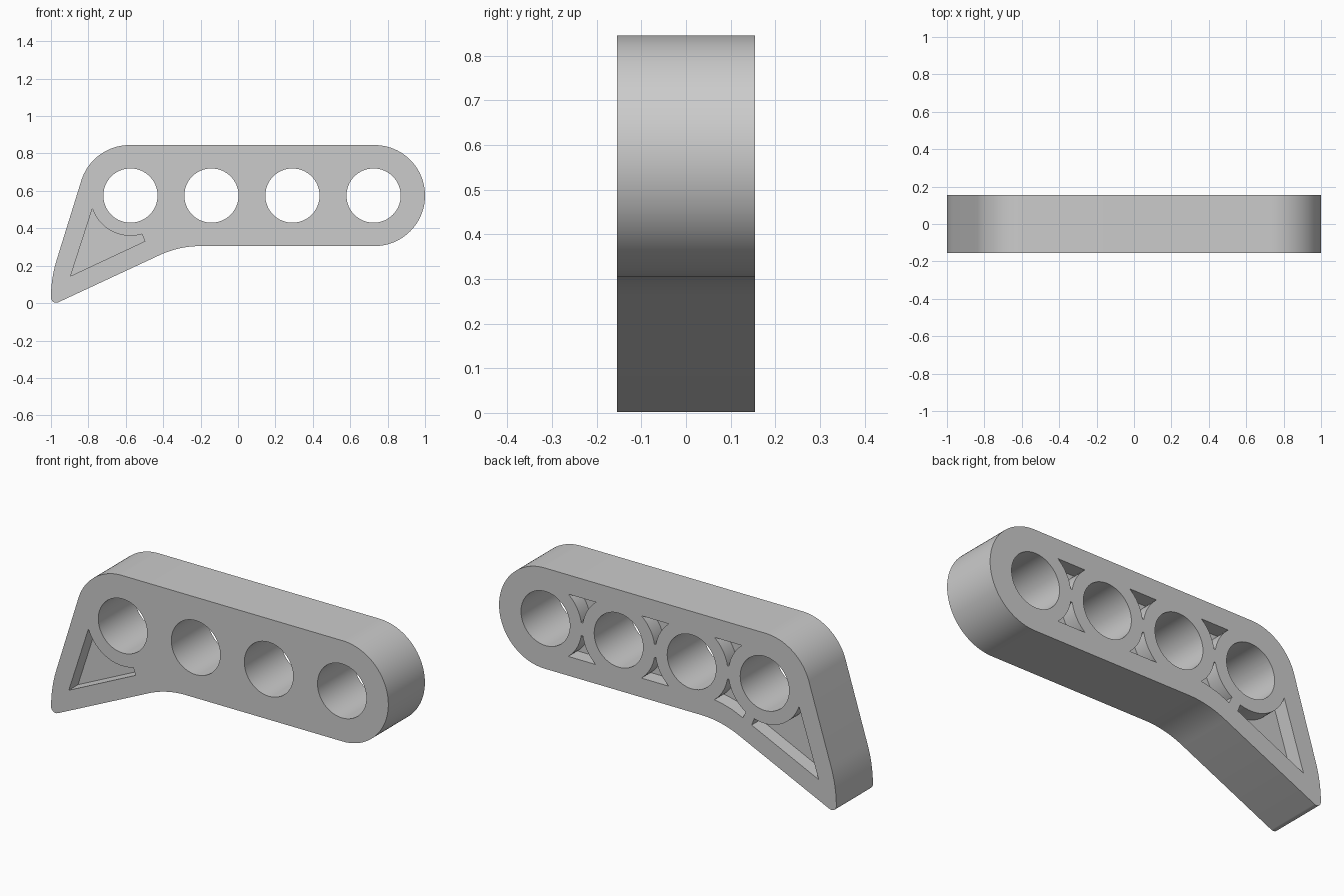
import bpy, bmesh
from math import cos, sin, radians, sqrt, degrees, atan2

if "Cube" in bpy.data.objects:
    bpy.data.objects.remove(bpy.data.objects["Cube"])

HALF = 0.155            # half thickness
DEPTH = 0.078           # recess depth
Z = 0.575               # height of the hole row
HOLES = [-0.575, -0.142, 0.291, 0.725]
RIB = 0.215             # outer radius of the ring left around each hole


def arc(cx, cz, r, a0, a1, n):
    return [(cx + r * cos(radians(a0 + (a1 - a0) * i / n)),
             cz + r * sin(radians(a0 + (a1 - a0) * i / n))) for i in range(n + 1)]


def prism(name, pts, y0, y1):
    """Extrude an x-z profile from y0 to y1."""
    bm = bmesh.new()
    face = bm.faces.new([bm.verts.new((x, y0, z)) for x, z in pts])
    ext = bmesh.ops.extrude_face_region(bm, geom=[face])
    bmesh.ops.translate(bm, vec=(0, y1 - y0, 0),
                        verts=[g for g in ext["geom"] if isinstance(g, bmesh.types.BMVert)])
    bmesh.ops.recalc_face_normals(bm, faces=bm.faces)
    me = bpy.data.meshes.new(name)
    bm.to_mesh(me)
    bm.free()
    ob = bpy.data.objects.new(name, me)
    bpy.context.collection.objects.link(ob)
    return ob


def ang(cx, x, z):
    return degrees(atan2(z - Z, x - cx))


# Bent beam body
outline = (arc(0.73, Z, 0.27, -90, 90, 48)
           + arc(-0.58, Z, 0.27, 90, 162, 20)
           + arc(-0.32, 0.03, 0.68, 162, 180, 10)
           + arc(-0.972, 0.03, 0.028, 182, 295, 8)
           + arc(-0.2, -0.215, 0.52, 115, 90, 12))
body = prism("bent_beam", outline, -HALF, HALF)

cutters = []

# Round through holes
for x in HOLES:
    cutters.append(prism("hole_cutter", arc(x, Z, 0.145, 0, 360 - 5.625, 63), -0.3, 0.3))

# Arm recess, sunk into both faces
a0, a1 = ang(HOLES[0], -0.513, 0.369), ang(HOLES[0], -0.78, 0.505) 
arm = [(-0.895, 0.145), (-0.498, 0.331)] + arc(HOLES[0], Z, RIB, a0, a1, 20)
cutters.append(prism("arm_front_cutter", arm, -0.3, -HALF + DEPTH))
cutters.append(prism("arm_back_cutter", arm, HALF - DEPTH, 0.3))

# Curved triangular recesses between the holes, back face only
H, TIP = 0.167, 0.035
hi, lo = (degrees(atan2(h, sqrt(RIB**2 - h**2))) for h in (H, TIP))
for i, (l, r) in enumerate(zip(HOLES, HOLES[1:])):
    top = arc(l, Z, RIB, lo, hi, 12) + arc(r, Z, RIB, 180 - hi, 180 - lo, 12)
    low = [(x, 2 * Z - z) for x, z in top]
    if i == 0:          # the one next to the arm follows the bend
        end = ang(l, -0.462, 0.39)
        low = (arc(l, Z, RIB, -lo, end, 16) + [(-0.445, 0.356), (-0.38, 0.384), (-0.32, 0.4)]
               + arc(r, Z, RIB, 180 + hi, 180 + lo, 12))
    for pts in (top, low):
        cutters.append(prism("web_cutter", pts, HALF - DEPTH, 0.3))

# Cut everything, keep only the finished body
for c in cutters:
    c.hide_render = True
    m = body.modifiers.new("cut", "BOOLEAN")
    m.operation = "DIFFERENCE"
    m.solver = "EXACT"
    m.object = c
bpy.context.view_layer.update()
dg = bpy.context.evaluated_depsgraph_get()
mesh = bpy.data.meshes.new_from_object(body.evaluated_get(dg))
body.modifiers.clear()
body.data = mesh
for c in cutters:
    bpy.data.objects.remove(c)

# Smooth curves, crisp edges
bpy.context.view_layer.objects.active = body
body.select_set(True)
bpy.ops.object.shade_smooth_by_angle(angle=radians(25))
